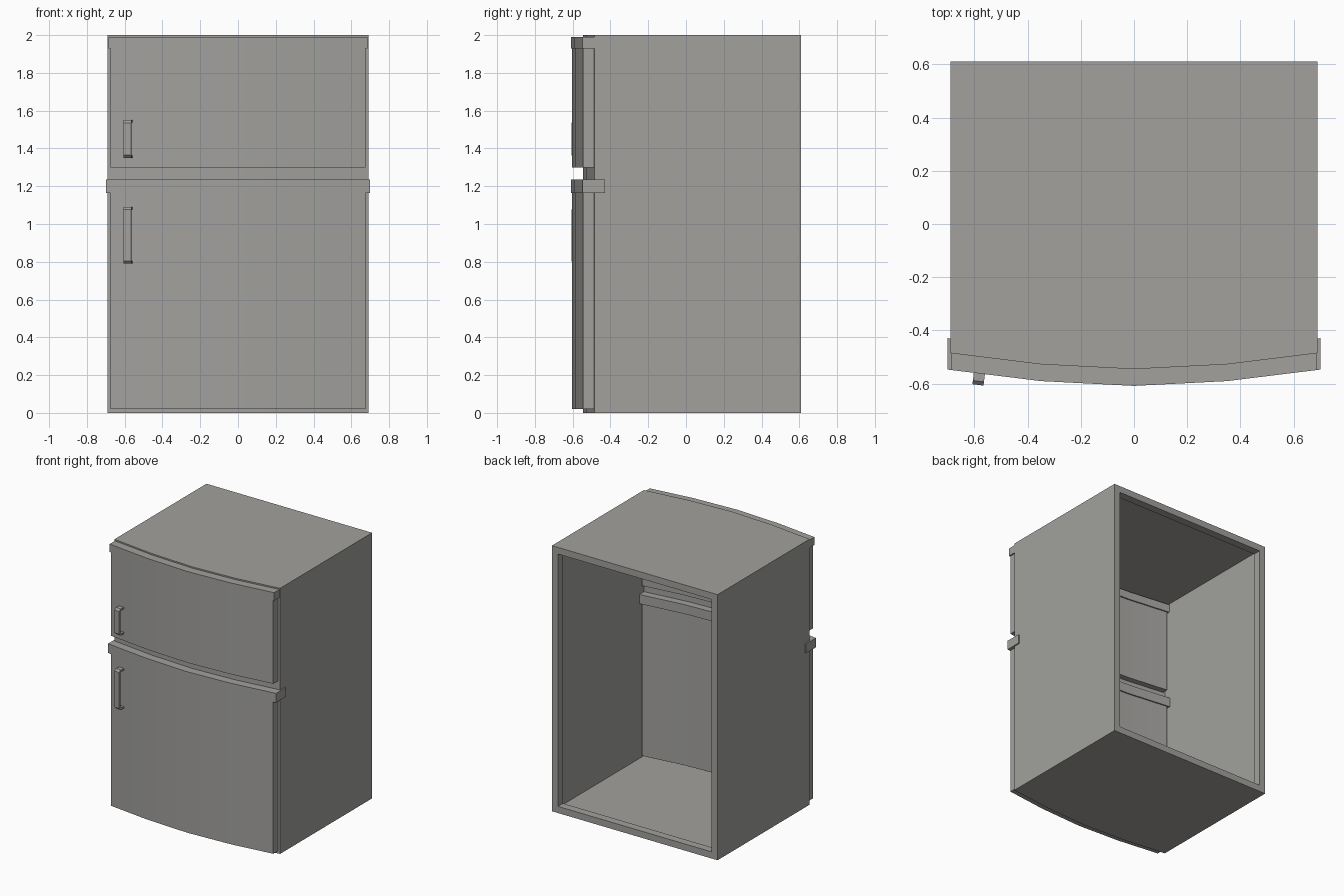
import bpy
import bmesh
from math import atan, radians

old = bpy.data.objects.get("Cube")
if old:
    bpy.data.objects.remove(old, do_unlink=True)

# Single enamel colour
COLOUR = (0.36, 0.355, 0.34, 1)
enamel = bpy.data.materials.new("grey_enamel")
enamel.use_nodes = True
enamel.diffuse_color = COLOUR
enamel.node_tree.nodes["Principled BSDF"].inputs["Base Color"].default_value = COLOUR

# Cabinet dimensions
HALF, BACK, TOP = 0.69, 0.61, 2.0
KNEE = 0.35
EDGE_Y, KNEE_Y, MID_Y = -0.485, -0.527, -0.545
SLOPE = (EDGE_Y - KNEE_Y) / (HALF - KNEE)


def bow(x):
    """Depth of the bowed cabinet front at x."""
    x = abs(x)
    if x > KNEE:
        return KNEE_Y + (x - KNEE) * SLOPE
    return MID_Y + x / KNEE * (KNEE_Y - MID_Y)


def finish(name, bm, recalc=True):
    if recalc:
        bmesh.ops.recalc_face_normals(bm, faces=bm.faces)
    mesh = bpy.data.meshes.new(name)
    bm.to_mesh(mesh)
    bm.free()
    mesh.materials.append(enamel)
    mesh.shade_smooth()
    mesh.set_sharp_from_angle(angle=radians(30))
    obj = bpy.data.objects.new(name, mesh)
    bpy.context.collection.objects.link(obj)
    return obj


def prism(name, outline, place, lo, hi):
    """Extrude a 2D outline between lo and hi; place maps it into space."""
    bm = bmesh.new()
    rings = [[bm.verts.new(place(a, b, c)) for a, b in outline] for c in (lo, hi)]
    for ring in rings:
        bm.faces.new(ring)
    count = len(outline)
    for i in range(count):
        j = (i + 1) % count
        bm.faces.new((rings[0][i], rings[0][j], rings[1][j], rings[1][i]))
    return finish(name, bm)


def bowed_slab(name, half, z0, z1, front, back):
    """Slab following the bowed front, front and back being offsets from it."""
    xs = [-half, -KNEE, 0, KNEE, half]
    outline = [(x, bow(x) - front) for x in xs]
    outline += [(x, bow(x) + back) for x in reversed(xs)]
    return prism(name, outline, lambda x, y, z: (x, y, z), z0, z1)


# Hollow cabinet: thin shell with an open back and an inturned lip
bm = bmesh.new()
plan = [(-HALF, BACK)] + [(x, bow(x)) for x in (-HALF, -KNEE, 0, KNEE, HALF)] + [(HALF, BACK)]
low, high = [[bm.verts.new((x, y, z)) for x, y in plan] for z in (0, TOP)]
bm.faces.new(low)
bm.faces.new(high)
for i in range(len(plan) - 1):
    bm.faces.new((low[i], low[i + 1], high[i + 1], high[i]))


def lip_ring(inset, y):
    x, z0, z1 = HALF - inset, inset, TOP - inset
    return [bm.verts.new(p) for p in ((-x, y, z0), (x, y, z0), (x, y, z1), (-x, y, z1))]


rings = [[low[0], low[-1], high[-1], high[0]], lip_ring(0.05, BACK), lip_ring(0.05, BACK - 0.06)]
for a, b in zip(rings, rings[1:]):
    for i in range(4):
        j = (i + 1) % 4
        bm.faces.new((a[i], a[j], b[j], b[i]))
finish("cabinet", bm)

# Doors and the trim bands above them
bowed_slab("lower_door", 0.675, 0.02, 1.17, 0.058, 0.045)
bowed_slab("upper_door", 0.675, 1.30, 1.94, 0.058, 0.045)
bowed_slab("middle_trim", 0.70, 1.165, 1.235, 0.063, 0.055)
bowed_slab("top_trim", 0.685, 1.93, 1.99, 0.063, 0.055)


# Bracket handles, turned to follow the doors
def handle(name, z0, z1, depth=0.05, wall=0.013, width=0.042):
    h, cut = (z1 - z0) / 2, 0.014
    outer = [(0, h), (depth - cut, h), (depth, h - cut)]
    inner = [(depth - wall, h - wall - 0.01), (depth - wall - 0.01, h - wall), (0, h - wall)]
    mirror = lambda pts: [(d, -z) for d, z in reversed(pts)]
    outline = outer + mirror(outer) + mirror(inner) + inner
    obj = prism(name, outline, lambda d, z, x: (x, -d, z), -width / 2, width / 2)
    x = -0.58
    obj.location = (x, bow(x) - 0.056, (z0 + z1) / 2)
    obj.rotation_euler.z = -atan(SLOPE) if x > 0 else atan(-SLOPE)
    obj.rotation_euler.z = -abs(obj.rotation_euler.z)


handle("lower_handle", 0.79, 1.09)
handle("upper_handle", 1.35, 1.55)
